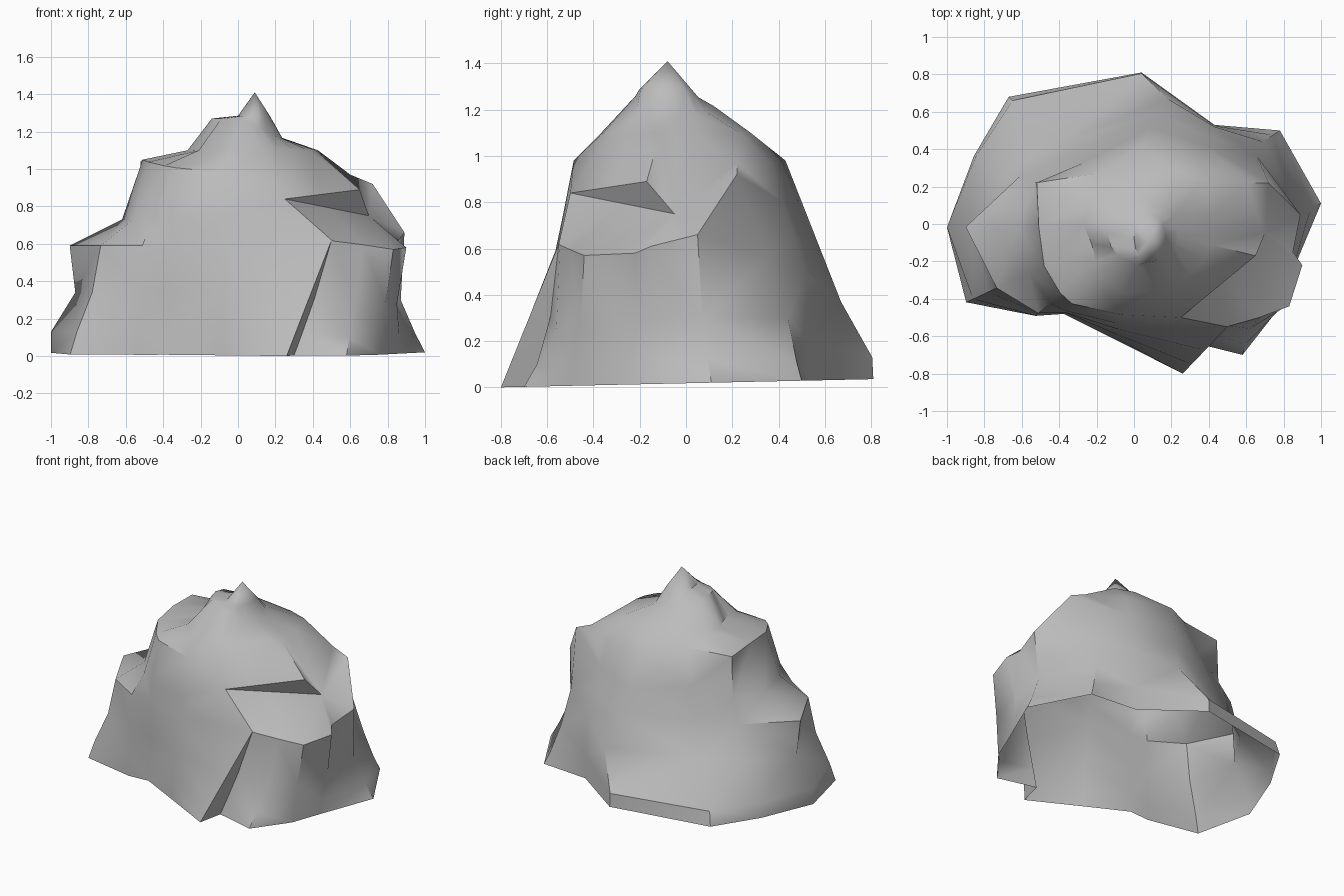
import bpy
import bmesh
from math import cos, sin, radians
from mathutils import Vector

default_cube = bpy.data.objects.get("Cube")
if default_cube:
    bpy.data.objects.remove(default_cube, do_unlink=True)

# Stone colour
stone = bpy.data.materials.new("grey stone")
stone.use_nodes = True
stone_colour = (0.5, 0.5, 0.5, 1)
stone.diffuse_color = stone_colour
stone.node_tree.nodes["Principled BSDF"].inputs["Base Color"].default_value = stone_colour
stone.node_tree.nodes["Principled BSDF"].inputs["Roughness"].default_value = 0.9


def polar(angle, radii, z, centre=(0, 0)):
    """Point at an angle in degrees on an ellipse around a vertical axis."""
    return Vector((centre[0] + radii[0] * cos(radians(angle)),
                   centre[1] + radii[1] * sin(radians(angle)), z))


# Rounded left and front flank: the radius in each direction, level by level
flank_angles = [157, 181, 205, 223, 232, 262]
flank_levels = [
    (.02, [.93, 1, .99, .72, .61, .63]),
    (.13, [.92, 1, .95, .72, .6, .62]),
    (.34, [.72, .87, .86, .7, .6, .6]),
    (.59, [.66, .9, .81, .7, .6, .57]),
    (.73, [.575, .62, .62, .62, .59, .54]),
    (.98, [.565, .51, .53, .54, .54, .49]),
]

# Back: each column has a foot, a skirt, a skirt rim and the top of its wall
back_wall = [
    [(.43, .53, 0), (.43, .525, .2), (.43, .52, .49), (.37, .36, .97)],
    [(.04, .81, 0), (.04, .805, .13), (.18, .67, .37), (.04, .43, .98)],
    [(-.67, .68, 0), (-.65, .66, .13), (-.41, .43, .37), (-.2, .27, 1.04)],
]

# Broken shelf: each column has a foot, a waist, a rim, an inner crease and an
# upper lip; the overhang closes to a point at both of its ends
left_end = (.25, -.5, .84)
right_end = (.7, -.05, .75)
spur_top = (.6, .22, .97)
shelf_front = [
    [(.26, -.8, 0), (.38, -.675, .31), (.5, -.55, .62), left_end, left_end],
    [(.3, -.63, 0), (.41, -.585, .31), (.51, -.545, .615), left_end, left_end],
    [(.58, -.7, 0), (.62, -.56, .25), (.67, -.5, .595), (.475, -.275, .795), (.45, -.335, .865)],
    [(.76, -.47, 0), (.79, -.455, .29), (.83, -.44, .57), right_end, (.65, -.17, .89)],
    [(.84, -.27, 0), (.85, -.205, .28), (.9, -.22, .58), right_end, right_end],
    [(.87, -.2, 0), (.85, -.195, .28), (.85, -.15, .61), right_end, right_end],
]
shelf_side = [
    [(1, .11, 0), (.87, .07, .3), (.89, .05, .66), right_end, right_end],
    [(.78, .5, 0), (.69, .44, .3), (.66, .36, .56), (.72, .22, .92), spur_top],
]


def shelf_column(points):
    """Add a level between the foot and the waist."""
    foot, waist, rim, crease, lip = map(Vector, points)
    return [foot, foot.lerp(waist, .4), waist, rim, crease, lip]


def back_column(points):
    """Add two levels up the wall."""
    foot, skirt, rim, top = map(Vector, points)
    return [foot, skirt, rim, rim.lerp(top, .35), rim.lerp(top, .65), top]


def flank_column(index):
    angle = flank_angles[index]
    column = [polar(angle, (radii[index],) * 2, z) for z, radii in flank_levels]
    # The upper edge climbs away from the front
    column[-1].z += .07 * (1 + cos(radians(2 * angle))) / 2
    return column


columns = [shelf_column(c) for c in shelf_side]
columns += [back_column(c) for c in back_wall]
columns += [flank_column(i) for i in range(len(flank_angles))]
columns += [shelf_column(c) for c in shelf_front]

# Crown: a shoulder ring, a tilted plateau and the root of the summit ridge
crown_angles = [6, 33, 51, 87, 125] + flank_angles + [290, 302, 318, 334, 345, 354]
shoulder = [.43, .43, .36, .24, .25, .26, .27, .25, .28, .34, .37, .38,
            .38, .4, .42, .43, .43]
for column, angle, radius in zip(columns, crown_angles, shoulder):
    column.append(polar(angle, (radius, radius), 1.1))
    plateau = polar(angle, (.19, .17), 1.27, (.05, -.05))
    ridge = polar(angle, (.085, .13), 1.285, (.085, -.075))
    plateau.z -= .45 * max(0, plateau.x, plateau.y)
    ridge.z -= .6 * max(0, ridge.y)
    column += [plateau, ridge]
    # The foot sits on a gently tilted plane
    column[0].z = .022 * (column[0].y + .8)

# Skin the columns into one shell, open underneath
bm = bmesh.new()
grid = [[bm.verts.new(p) for p in column] for column in columns]
summit = bm.verts.new((.09, -.08, 1.41))
for j, here in enumerate(grid):
    there = grid[(j + 1) % len(grid)]
    for i in range(len(here) - 1):
        bm.faces.new((here[i], there[i], there[i + 1], here[i + 1]))
    bm.faces.new((here[-1], there[-1], summit))
bmesh.ops.remove_doubles(bm, verts=bm.verts, dist=.006)
bmesh.ops.triangulate(bm, faces=bm.faces)

mesh = bpy.data.meshes.new("boulder")
bm.to_mesh(mesh)
bm.free()
mesh.materials.append(stone)
boulder = bpy.data.objects.new("boulder", mesh)
bpy.context.collection.objects.link(boulder)

# Smooth stone with sharp breaks along the shelf
bpy.ops.object.select_all(action='DESELECT')
boulder.select_set(True)
bpy.context.view_layer.objects.active = boulder
bpy.ops.object.shade_smooth_by_angle(angle=radians(44))
